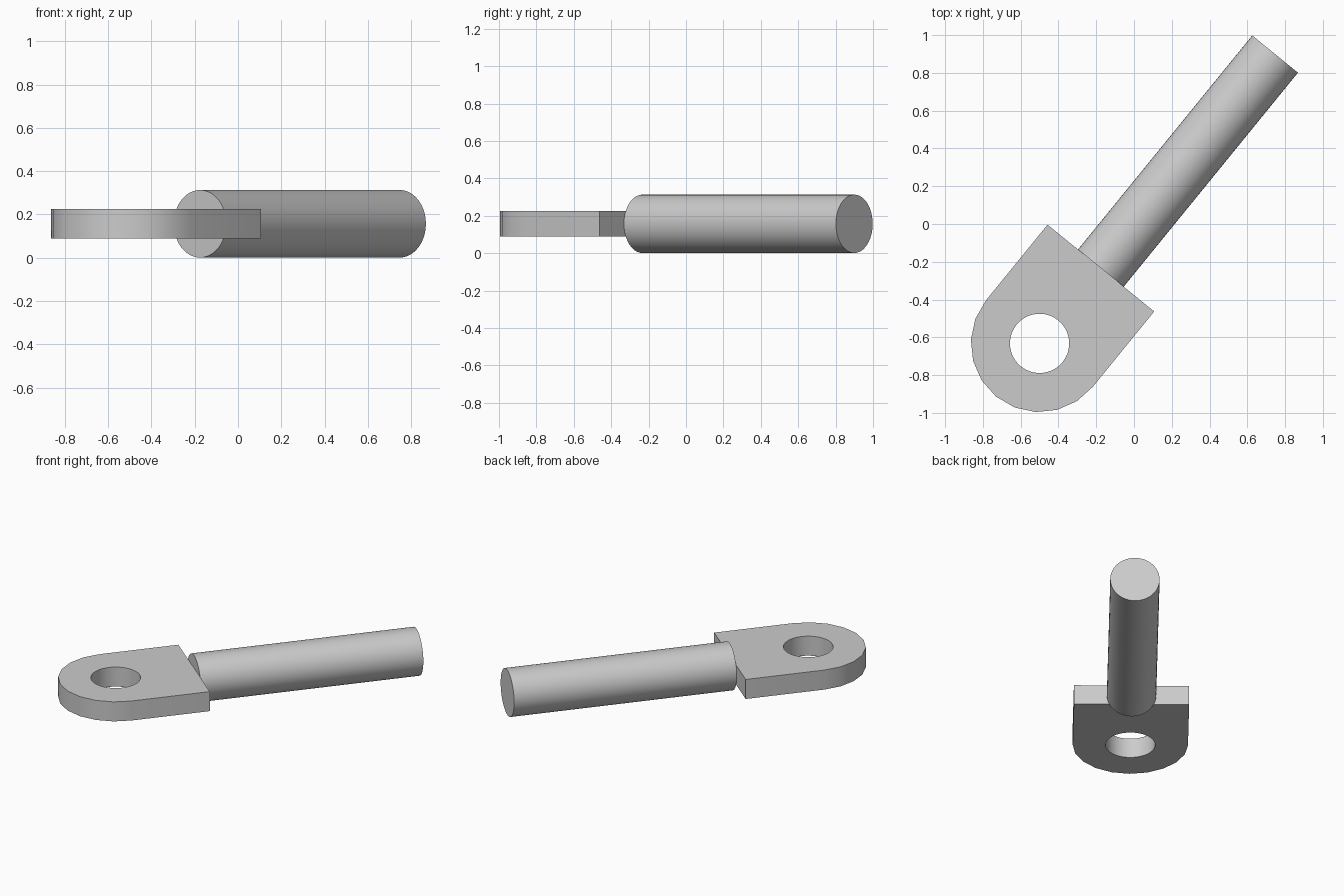
import bpy
import bmesh
from math import cos, sin, pi, radians
from mathutils import Matrix, Vector

cube = bpy.data.objects.get("Cube")
if cube:
    bpy.data.objects.remove(cube, do_unlink=True)

EYE = Vector((-0.5, -0.632, 0.157))   # centre of the eye hole
TURN = radians(50.85)                 # direction of the rod
PLATE_R, HOLE_R, ROD_R = 0.364, 0.157, 0.156
PLATE_END, ROD_END = 0.514, 1.975     # distances along the rod axis
PLATE_T = 0.136

steel = bpy.data.materials.new("grey steel")
steel.use_nodes = True
grey = (0.6, 0.6, 0.6, 1)
steel.diffuse_color = grey
steel.node_tree.nodes["Principled BSDF"].inputs["Base Color"].default_value = grey


def finish(name, bm):
    """Turn a bmesh laid along local x into a smooth-shaded part."""
    bmesh.ops.recalc_face_normals(bm, faces=bm.faces)
    mesh = bpy.data.meshes.new(name)
    bm.to_mesh(mesh)
    bm.free()
    mesh.materials.append(steel)
    obj = bpy.data.objects.new(name, mesh)
    bpy.context.collection.objects.link(obj)
    obj.location = EYE
    obj.rotation_euler.z = TURN
    bpy.ops.object.select_all(action="DESELECT")
    obj.select_set(True)
    bpy.context.view_layer.objects.active = obj
    bpy.ops.object.shade_smooth_by_angle(angle=radians(30))


def arc(radius, start, sweep, steps, count):
    angles = [start + sweep * i / steps for i in range(count)]
    return [(radius * cos(a), radius * sin(a)) for a in angles]


# Eye plate: square at the rod, rounded at the far side, with a round hole
bm = bmesh.new()
outline = arc(PLATE_R, pi / 2, pi, 10, 11) + [(PLATE_END, -PLATE_R), (PLATE_END, PLATE_R)]
hole = arc(HOLE_R, 0, 2 * pi, 40, 40)
edges = []
for loop in (outline, hole):
    verts = [bm.verts.new((x, y, -PLATE_T / 2)) for x, y in loop]
    edges += [bm.edges.new((v, verts[i - 1])) for i, v in enumerate(verts)]
bmesh.ops.triangle_fill(bm, edges=edges, use_beauty=True)
top = bmesh.ops.extrude_face_region(bm, geom=bm.faces[:], use_keep_orig=True)["geom"]
bmesh.ops.translate(bm, vec=(0, 0, PLATE_T),
                    verts=[g for g in top if isinstance(g, bmesh.types.BMVert)])
finish("eye_plate", bm)

# Round rod butted against the square end of the plate
bm = bmesh.new()
place = Matrix.Translation(((PLATE_END + ROD_END) / 2, 0, 0)) @ Matrix.Rotation(pi / 2, 4, "Y")
bmesh.ops.create_cone(bm, cap_ends=True, segments=48, radius1=ROD_R, radius2=ROD_R,
                      depth=ROD_END - PLATE_END, matrix=place)
finish("rod", bm)
